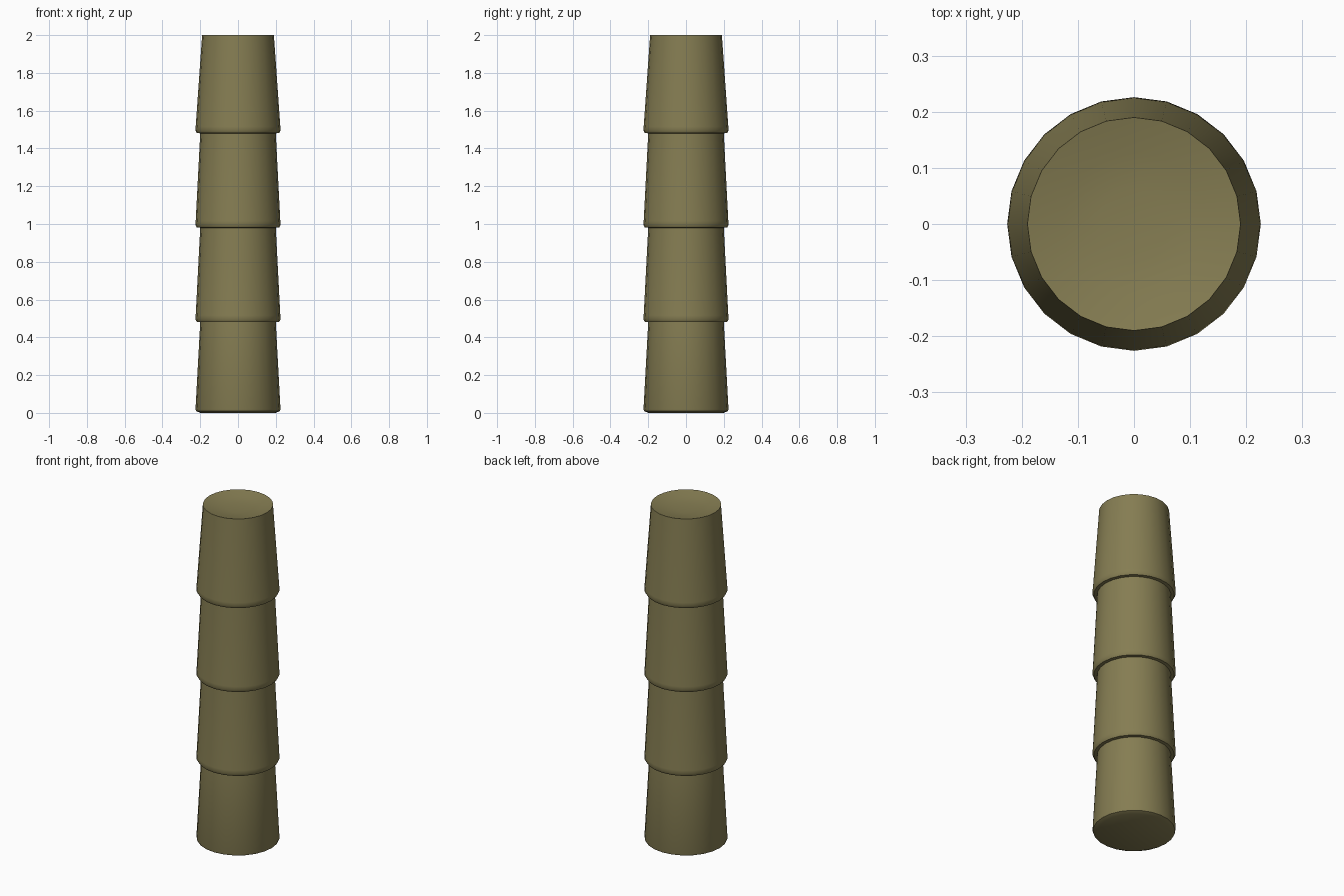
import bpy
import bmesh
from math import radians, sin, cos, tau

cube = bpy.data.objects.get("Cube")
if cube:
    bpy.data.objects.remove(cube)

SIDES = 24
STEP = 0.5

bark = bpy.data.materials.new("olive_stalk")
bark.use_nodes = True
color = (0.235, 0.205, 0.085, 1)
bark.diffuse_color = color
bark.node_tree.nodes["Principled BSDF"].inputs["Base Color"].default_value = color

# Outline of the stalk: rounded foot, then tapering joints with a lip at each node
profile = [(0.2, 0.0), (0.222, 0.01), (0.225, 0.02)]
for joint in range(1, 4):
    z = joint * STEP
    profile += [(0.2, z - 0.02), (0.218, z - 0.018), (0.226, z - 0.004),
                (0.224, z + 0.016)]
profile.append((0.19, 2.0))
# Shallow hollow in the cut top
profile += [(0.127, 1.985), (0.063, 1.978)]


def lathe(name, points):
    bm = bmesh.new()
    rings = [[bm.verts.new((r * cos(tau * i / SIDES), r * sin(tau * i / SIDES), z))
              for i in range(SIDES)] for r, z in points]
    for low, high in zip(rings, rings[1:]):
        for i in range(SIDES):
            j = (i + 1) % SIDES
            bm.faces.new((low[i], low[j], high[j], high[i]))
    bm.faces.new(rings[0][::-1])
    bm.faces.new(rings[-1])
    mesh = bpy.data.meshes.new(name)
    bm.to_mesh(mesh)
    bm.free()
    mesh.materials.append(bark)
    obj = bpy.data.objects.new(name, mesh)
    bpy.context.collection.objects.link(obj)
    return obj


stalk = lathe("jointed_stalk", profile)
bpy.ops.object.select_all(action="DESELECT")
stalk.select_set(True)
bpy.context.view_layer.objects.active = stalk
bpy.ops.object.shade_smooth_by_angle(angle=radians(40))
